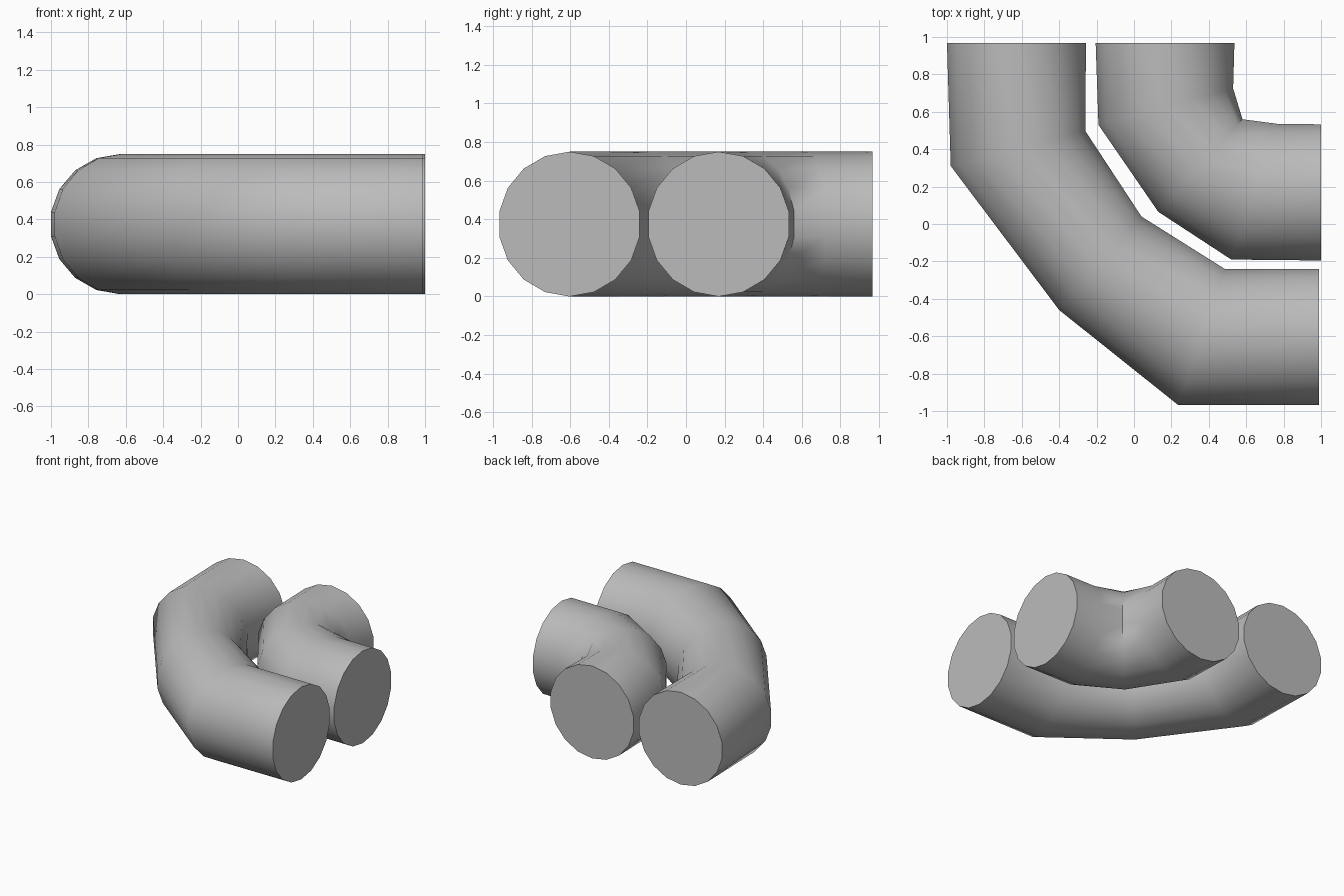
import bpy
import bmesh
from math import sin, cos, pi, radians
from mathutils import Vector

cube = bpy.data.objects.get("Cube")
if cube:
    bpy.data.objects.remove(cube, do_unlink=True)

SIDES = 18
RADIUS = 0.375

grey = bpy.data.materials.new("plain_grey")
grey.use_nodes = True
colour = (0.5, 0.5, 0.5, 1)
grey.diffuse_color = colour
grey.node_tree.nodes["Principled BSDF"].inputs["Base Color"].default_value = colour


def bent_pipe(name, stations):
    """Pipe through mitre rings, each given by its outer and inner plan points."""
    bm = bmesh.new()
    rings = []
    for outer, inner in stations:
        a, b = Vector((*outer, RADIUS)), Vector((*inner, RADIUS))
        centre = (a + b) / 2
        across = (a - b) / 2 / cos(pi / SIDES)
        ring = []
        for i in range(SIDES):
            t = 2 * pi * i / SIDES
            ring.append(bm.verts.new(centre + across * sin(t) + Vector((0, 0, RADIUS * cos(t)))))
        rings.append(ring)
    # Wall between neighbouring rings
    for r, s in zip(rings, rings[1:]):
        for i in range(SIDES):
            j = (i + 1) % SIDES
            bm.faces.new((r[i], r[j], s[j], s[i]))
    # Flat end caps
    bm.faces.new(rings[0])
    bm.faces.new(rings[-1])
    bmesh.ops.recalc_face_normals(bm, faces=bm.faces)
    mesh = bpy.data.meshes.new(name)
    bm.to_mesh(mesh)
    bm.free()
    mesh.materials.append(grey)
    obj = bpy.data.objects.new(name, mesh)
    bpy.context.collection.objects.link(obj)
    bpy.ops.object.select_all(action="DESELECT")
    obj.select_set(True)
    bpy.context.view_layer.objects.active = obj
    bpy.ops.object.shade_smooth_by_angle(angle=radians(50))


# Long outer pipe
bent_pipe("outer_pipe", [
    ((0.99, -0.967), (0.99, -0.24)),
    ((0.235, -0.967), (0.485, -0.24)),
    ((-0.40, -0.46), (0.04, 0.04)),
    ((-0.98, 0.31), (-0.26, 0.497)),
    ((-1.0, 0.967), (-0.257, 0.967)),
])

# Short inner pipe
bent_pipe("inner_pipe", [
    ((1.0, -0.195), (1.0, 0.533)),
    ((0.52, -0.19), (0.77, 0.535)),
    ((0.13, 0.065), (0.58, 0.56)),
    ((-0.19, 0.53), (0.53, 0.725)),
    ((-0.205, 0.967), (0.537, 0.967)),
])
